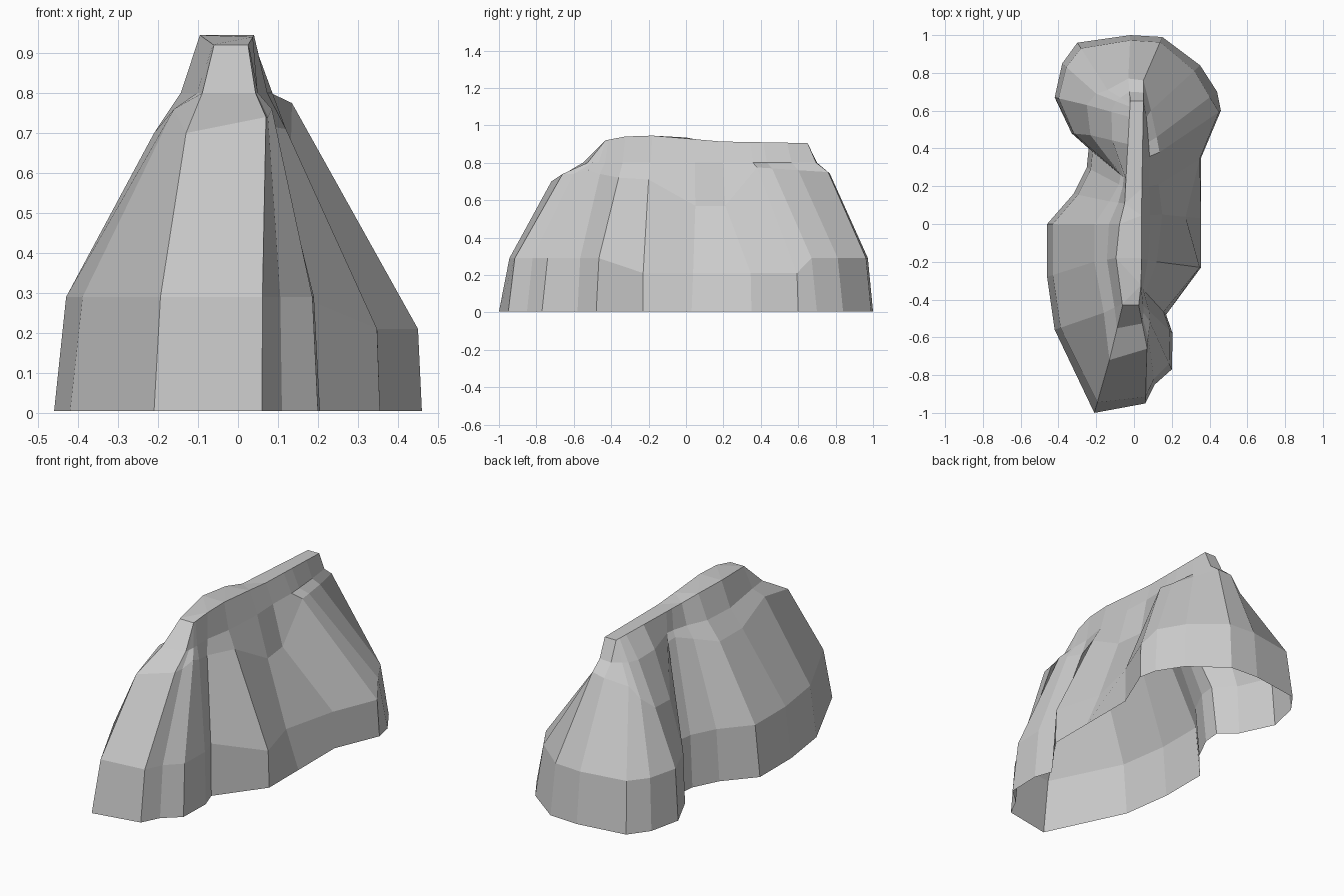
import bpy, bmesh
from mathutils import Vector

if "Cube" in bpy.data.objects:
    bpy.data.objects.remove(bpy.data.objects["Cube"])

# Buttresses, counter-clockwise from the front: foot x, y, then shoulder x, y, z
BUTTRESSES = [
    (-.21, -1.0, -.13, -.72, .70), (.06, -.95, .07, -.66, .74),
    (.11, -.85, .075, -.60, .74), (.20, -.77, .085, -.52, .76),
    (.205, -.58, .08, -.46, .74), (.17, -.48, .06, -.36, .72),
    (.355, -.23, .12, -.20, .71), (.355, .03, .15, .05, .57),
    (.355, .35, .13, .21, .57), (.46, .60, .135, .38, .775),
    (.44, .70, .12, .46, .77), (.35, .84, .09, .60, .76),
    (.15, .99, .05, .76, .75), (-.02, 1.0, -.03, .77, .74),
    (-.30, .96, -.14, .71, .70), (-.38, .85, -.20, .69, .64),
    (-.42, .67, -.25, .63, .58), (-.33, .48, -.23, .47, .56),
    (-.24, .40, -.07, .26, .76), (-.25, .30, -.08, .21, .77),
    (-.32, .16, -.13, .12, .74), (-.46, 0, -.21, 0, .70),
    (-.46, -.28, -.21, -.20, .70), (-.42, -.56, -.16, -.47, .76)]

# Ridge stations: y, left x, right x, z
RIDGE = [(-.43, -.06, .025, .92), (-.30, -.10, .04, .945), (-.05, -.09, .04, .945),
         (.10, -.05, .04, .915), (.65, -.02, .05, .905)]


def ridge_point(shoulder):
    """Crown point above a shoulder, on the matching side of the ridge."""
    y = max(-.43, min(.65, shoulder.y * .9))
    for a, b in zip(RIDGE, RIDGE[1:]):
        if y <= b[0]:
            t = (y - a[0]) / (b[0] - a[0])
            left, right, z = (a[i] + (b[i] - a[i]) * t for i in (1, 2, 3))
            return Vector((right if shoulder.x > .01 else left, y, z))


bm = bmesh.new()
rings = [[], [], [], [], []]
for fx, fy, sx, sy, sz in BUTTRESSES:
    foot, shoulder = Vector((fx, fy, .005)), Vector((sx, sy, sz))
    # steep lower band: higher on most sides, lower on the right flank
    low_flank = fx > .3 and fy < .65
    inset = .03 if low_flank else .12
    if low_flank and abs(fy) < .1:
        inset = .40                     # gully in the right flank
    elif fy < -.99:
        inset = .2                      # raked front corner
    band = foot.lerp(shoulder, inset)
    band.z = .21 if low_flank else .29
    # narrow ledge where the crown rises from the slopes
    crown_pt = ridge_point(shoulder)
    ledge = shoulder.lerp(crown_pt, .58)
    ledge.z = .80
    for ring, p in zip(rings, (foot, band, shoulder, ledge, crown_pt)):
        ring.append(bm.verts.new(p))

# Faceted sides (the underside stays open)
n = len(BUTTRESSES)
for low, high in zip(rings, rings[1:]):
    for i in range(n):
        j = (i + 1) % n
        bm.faces.new((low[i], low[j], high[j], high[i]))

# Narrow crown along the ridge
crown = bm.faces.new(rings[-1])
bmesh.ops.triangulate(bm, faces=[crown])
bmesh.ops.remove_doubles(bm, verts=bm.verts[:], dist=.003)

mesh = bpy.data.meshes.new("rock_ridge")
bm.to_mesh(mesh)
bm.free()
rock = bpy.data.objects.new("rock_ridge", mesh)
bpy.context.collection.objects.link(rock)
